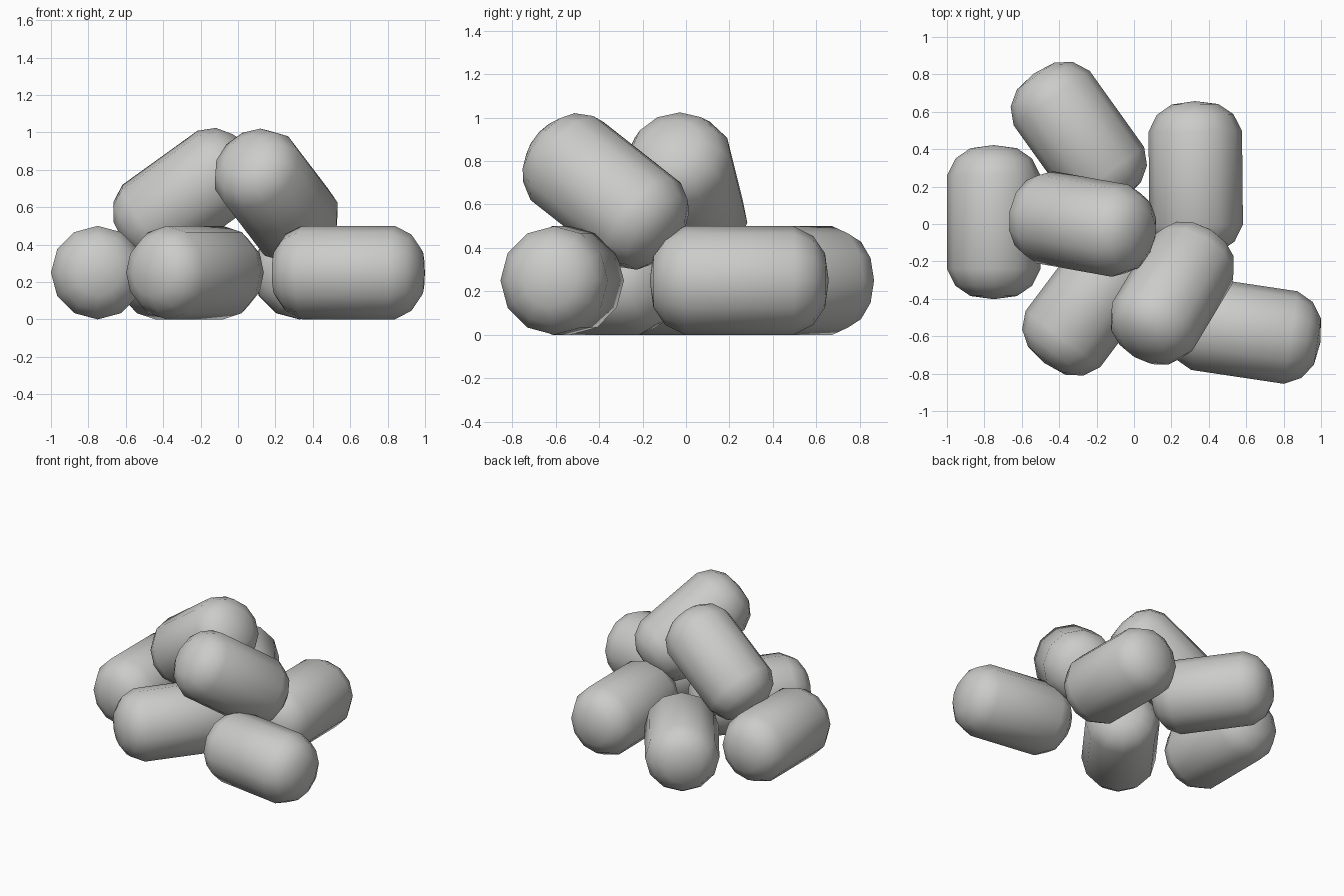
import bpy, bmesh, math
from mathutils import Vector, Matrix

if "Cube" in bpy.data.objects:
    bpy.data.objects.remove(bpy.data.objects["Cube"])

SIDES = 12
# half profile of a log: (radius, distance along axis), pole is at CAP
PROFILE = [(0.125, 0.395), (0.205, 0.34), (0.25, 0.25)]
CAP = 0.412

grey = bpy.data.materials.new("light_grey")
grey.diffuse_color = (0.6, 0.6, 0.59, 1)
grey.use_nodes = True
grey.node_tree.nodes["Principled BSDF"].inputs["Base Color"].default_value = grey.diffuse_color


def rounded_log(name, centre, direction):
    """Twelve-sided barrel with rounded ends, lying along direction."""
    bm = bmesh.new()
    rings = PROFILE + [(r, -a) for r, a in reversed(PROFILE)]
    loops = []
    for r, a in rings:
        loops.append([bm.verts.new((r * math.cos(2 * math.pi * i / SIDES),
                                    r * math.sin(2 * math.pi * i / SIDES), a))
                      for i in range(SIDES)])
    top = bm.verts.new((0, 0, CAP))
    bottom = bm.verts.new((0, 0, -CAP))
    for i in range(SIDES):
        j = (i + 1) % SIDES
        bm.faces.new((top, loops[0][i], loops[0][j]))
        bm.faces.new((bottom, loops[-1][j], loops[-1][i]))
        for a, b in zip(loops, loops[1:]):
            bm.faces.new((a[i], b[i], b[j], a[j]))
    bmesh.ops.recalc_face_normals(bm, faces=bm.faces)
    for f in bm.faces:
        f.smooth = True

    # axis frame: side stays level so one vertex row faces up
    axis = Vector(direction).normalized()
    side = axis.cross(Vector((0, 0, 1))).normalized()
    up = axis.cross(side)
    rot = Matrix((side, up, axis)).transposed().to_4x4()
    bm.transform(Matrix.Translation(centre) @ rot)

    mesh = bpy.data.meshes.new(name)
    bm.to_mesh(mesh)
    bm.free()
    mesh.materials.append(grey)
    obj = bpy.data.objects.new(name, mesh)
    bpy.context.collection.objects.link(obj)


# ring of pieces lying on the ground
rounded_log("left_ground_log", (-0.75, 0.01, 0.25), (0, 1, 0))
rounded_log("back_ground_log", (-0.295, 0.47, 0.25), (0.58, -0.81, 0))
rounded_log("right_ground_log", (0.33, 0.245, 0.25), (-0.01, 1, 0))
rounded_log("front_right_ground_log", (0.59, -0.57, 0.25), (0.989, -0.148, 0))
rounded_log("front_left_ground_log", (-0.23, -0.415, 0.25), (0.6, 0.8, 0))

# two pieces leaning on top of the pile
rounded_log("upper_left_log", (-0.275, 0.0, 0.66), (0.803, -0.144, 0.578))
rounded_log("upper_right_log", (0.205, -0.37, 0.66), (0.426, 0.71, -0.559))
